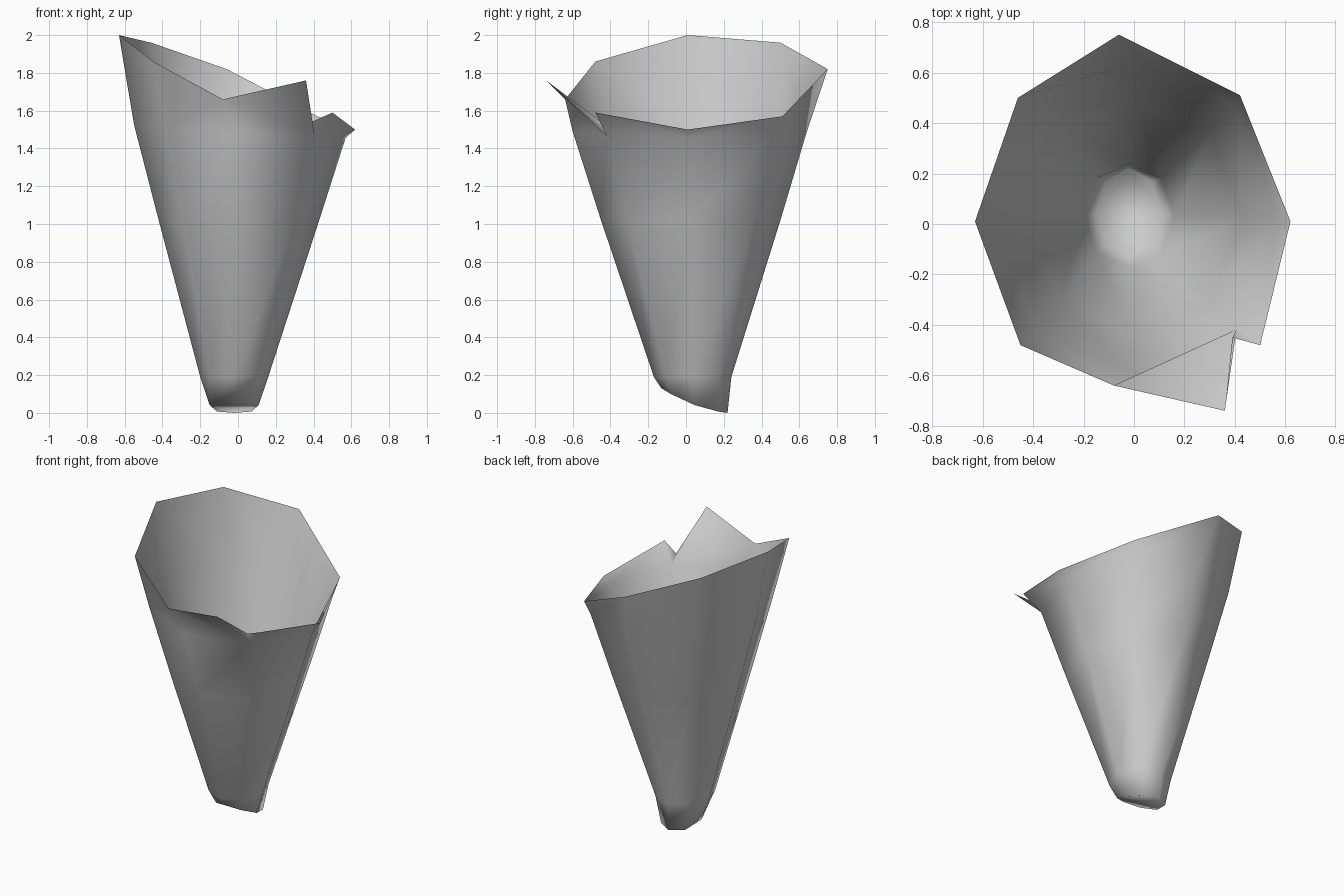
import bpy, bmesh, math

cube = bpy.data.objects.get("Cube")
if cube:
    bpy.data.objects.remove(cube, do_unlink=True)

mat = bpy.data.materials.new("light_grey")
mat.use_nodes = True
grey = (0.6, 0.6, 0.6, 1)
mat.diffuse_color = grey
mat.node_tree.nodes["Principled BSDF"].inputs["Base Color"].default_value = grey

SIDES = 8
bm = bmesh.new()


def ring(cx, cy, rx, ry, height):
    """Eight-sided ring whose height is a function of x and y."""
    verts = []
    for i in range(SIDES):
        a = math.tau * i / SIDES
        x, y = cx + rx * math.cos(a), cy + ry * math.sin(a)
        verts.append(bm.verts.new((x, y, height(x, y))))
    return verts


# Tapered wall, from the slanted foot up to the shoulder
rings = [
    ring(-0.02, 0.045, 0.13, 0.175, lambda x, y: max(0, 0.06 - 0.44 * y + 0.76 * y * y)),
    ring(-0.02, 0.035, 0.18, 0.205, lambda x, y: 0.19),
    ring(0.005, 0.025, 0.425, 0.475, lambda x, y: 1.02),
    ring(0.01, 0.02, 0.56, 0.62, lambda x, y: 1.49 - 0.06 * x),
]
for low, high in zip(rings, rings[1:]):
    for i in range(SIDES):
        j = (i + 1) % SIDES
        bm.faces.new((low[i], low[j], high[j], high[i]))

# Slanted floor
bm.faces.new(rings[0][::-1])

# Torn, slanted rim
rim = [bm.verts.new(p) for p in (
    (0.62, 0.01, 1.50), (0.42, 0.51, 1.57), (-0.06, 0.75, 1.82), (-0.46, 0.50, 1.96),
    (-0.63, 0.01, 2.0), (-0.45, -0.48, 1.86), (-0.08, -0.64, 1.66), (0.36, -0.74, 1.76))]
top = rings[-1]
for i in range(SIDES - 2):
    bm.faces.new((top[i], top[i + 1], rim[i + 1], rim[i]))

# Notch with a raised flap on each side
notch = bm.verts.new((0.39, -0.45, 1.54))
flap = bm.verts.new((0.50, -0.48, 1.59))
for face in ((top[6], top[7], rim[6]), (top[7], rim[7], rim[6]), (top[7], notch, rim[7]),
             (top[7], flap, notch), (top[7], top[0], flap), (top[0], rim[0], flap)):
    bm.faces.new(face)

for f in bm.faces:
    f.smooth = True
mesh = bpy.data.meshes.new("torn_cone_shell")
bm.to_mesh(mesh)
bm.free()
mesh.materials.append(mat)
shell = bpy.data.objects.new("torn_cone_shell", mesh)
bpy.context.collection.objects.link(shell)
